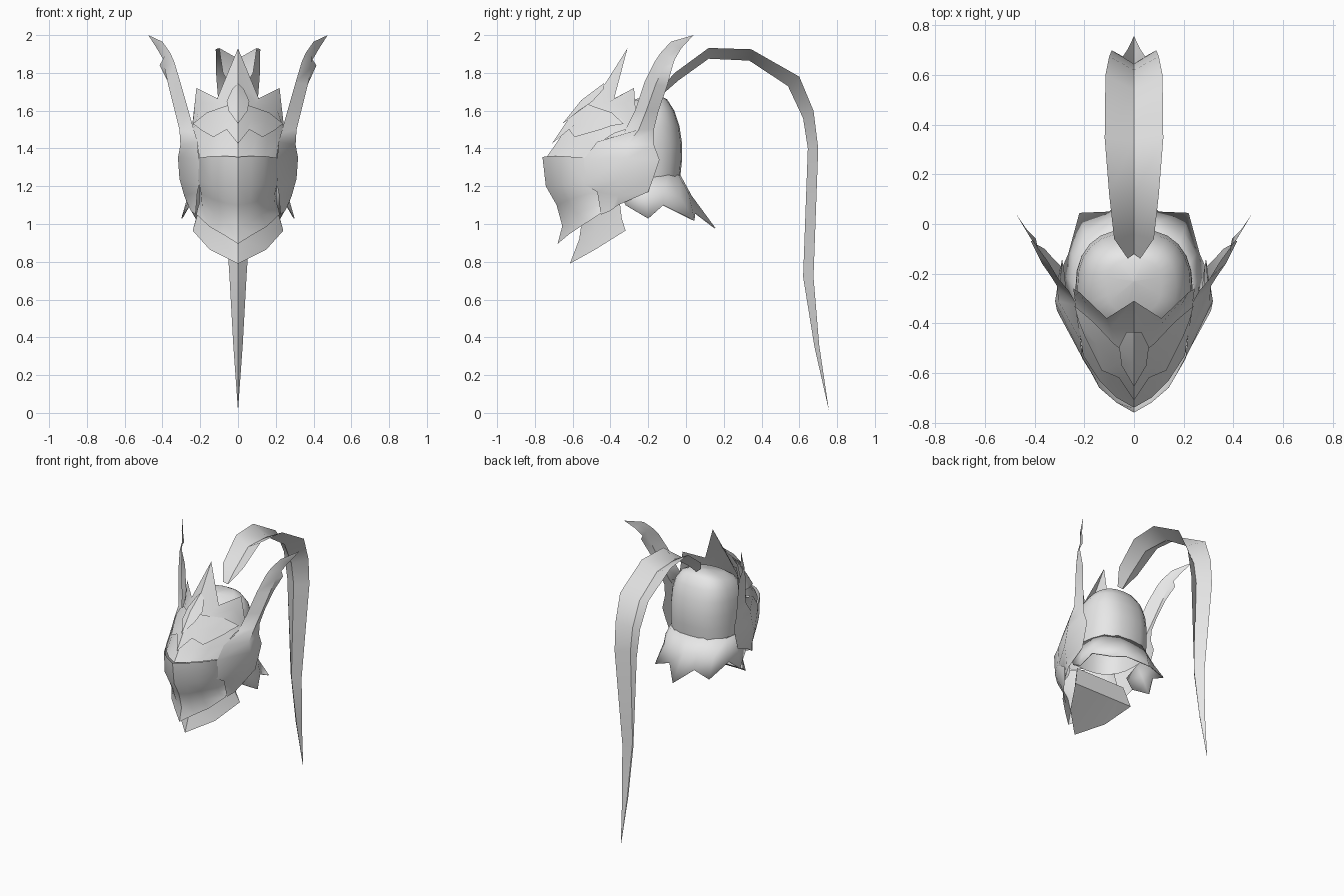
import bpy, bmesh, math
from mathutils import Vector

steel = bpy.data.materials.new("pale_steel")
steel.diffuse_color = (0.8, 0.8, 0.8, 1)


def finish(name, bm, centre, angle):
    """Weld, face outwards, smooth with sharp creases kept."""
    bmesh.ops.remove_doubles(bm, verts=bm.verts, dist=0.0005)
    bm.normal_update()
    c = Vector(centre)
    if sum(f.normal.dot(f.calc_center_median() - c) * f.calc_area() for f in bm.faces) < 0:
        bmesh.ops.reverse_faces(bm, faces=bm.faces)
    me = bpy.data.meshes.new(name)
    bm.to_mesh(me)
    bm.free()
    me.materials.append(steel)
    me.shade_smooth()
    me.set_sharp_from_angle(angle=math.radians(angle))
    ob = bpy.data.objects.new(name, me)
    bpy.context.collection.objects.link(ob)
    return ob


def sheet(name, rows, centre=(0, -0.3, 1.3), angle=40):
    """Loft a plate through rows of points and mirror it across x."""
    bm = bmesh.new()
    for s in (1, -1):
        grid = [[bm.verts.new((s * x, y, z)) for x, y, z in r] for r in rows]
        for a, b in zip(grid, grid[1:]):
            for i in range(len(a) - 1):
                q = [a[i], a[i + 1], b[i + 1], b[i]]
                bm.faces.new(q if s > 0 else q[::-1])
    return finish(name, bm, centre, angle)


# Skull dome: stacked rounded rings (z, half width, back y, front y), crown tilted forward
levels = [(1.25, .235, -.03, -.52), (1.33, .237, -.022, -.52), (1.42, .235, -.02, -.52),
          (1.52, .228, -.035, -.49), (1.60, .208, -.062, -.45), (1.66, .17, -.1, -.41),
          (1.69, .11, -.14, -.36), (1.70, .001, -.23, -.232)]
rings = []
for z, w, back, front in levels:
    ring = []
    for i in range(13):
        t = math.pi * i / 12
        sx, cy = math.sin(t), math.cos(t)
        x = w * max(sx, 0) ** 0.8 if 0 < i < 12 else 0
        y = (back + front) / 2 + (back - front) / 2 * math.copysign(abs(cy) ** 0.8, cy)
        ring.append((x, y, z + 0.22 * min(y + .1, 0) * (z - 1.25) / .45))
    rings.append(ring)
sheet("skull_dome", rings, angle=60)

# Flared neck guard with a spiked hem, given a thin inner face
guard = sheet("neck_guard", [
    [(0, -.03, 1.26), (.1, -.04, 1.26), (.18, -.09, 1.26), (.225, -.16, 1.25), (.24, -.25, 1.25), (.24, -.36, 1.2)],
    [(0, .03, 1.15), (.1, .015, 1.16), (.2, -.03, 1.14), (.25, -.12, 1.17), (.265, -.22, 1.15), (.255, -.34, 1.14)],
    [(0, .155, .98), (.1, .05, 1.06), (.22, .045, 1.02), (.265, -.12, 1.1), (.3, -.2, 1.03), (.26, -.32, 1.1)]])
solid = guard.modifiers.new("thickness", 'SOLIDIFY')
solid.thickness = 0.006

# Face visor, flaring at its pointed lower edge and tucked behind the cheeks
sheet("visor", [
    [(0, -.76, 1.355), (.07, -.72, 1.36), (.14, -.66, 1.36), (.21, -.53, 1.35), (.205, -.45, 1.35)],
    [(0, -.742, 1.2), (.07, -.71, 1.2), (.14, -.65, 1.21), (.21, -.54, 1.23), (.205, -.44, 1.23)],
    [(0, -.685, 1.1), (.065, -.66, 1.11), (.13, -.61, 1.13), (.195, -.52, 1.16), (.205, -.42, 1.17)],
    [(0, -.655, .99), (.06, -.63, 1.01), (.125, -.58, 1.05), (.19, -.49, 1.09), (.205, -.42, 1.11)],
    [(0, -.68, .895), (.08, -.62, .945), (.15, -.56, .985), (.22, -.46, 1.05), (.215, -.42, 1.08)]])

# Chin guard under the visor, closed below and behind
sheet("chin_guard", [
    [(0, -.55, 1.03), (.1, -.49, 1.06), (.2, -.35, 1.11)],
    [(0, -.565, .92), (.12, -.48, .965), (.22, -.34, 1.03)],
    [(0, -.615, .79), (.15, -.48, .865), (.24, -.32, .965)]])
sheet("chin_underside", [
    [(0, -.615, .79), (.15, -.48, .865), (.24, -.32, .965)],
    [(0, -.32, .965), (.12, -.32, .965), (.24, -.32, .965)]], centre=(0, -.4, 1.2))
sheet("chin_back", [
    [(0, -.32, .965), (.24, -.32, .965)],
    [(0, -.35, 1.11), (.2, -.35, 1.11)]], centre=(0, -.6, 1.0))

# Forehead rising into a crown with a tall centre spike and side spikes
sheet("crown", [
    [(0, -.74, 1.352), (.07, -.7, 1.355), (.14, -.63, 1.355), (.205, -.53, 1.35)],
    [(0, -.685, 1.43), (.09, -.62, 1.43), (.155, -.55, 1.43), (.215, -.46, 1.43)],
    [(0, -.615, 1.54), (.085, -.55, 1.53), (.155, -.47, 1.52), (.23, -.38, 1.48)],
    [(0, -.535, 1.64), (.08, -.475, 1.605), (.16, -.39, 1.575), (.237, -.32, 1.5)],
    [(0, -.43, 1.74), (.095, -.42, 1.64), (.195, -.32, 1.64), (.24, -.29, 1.51)],
    [(0, -.31, 1.93), (.11, -.38, 1.665), (.22, -.275, 1.72), (.245, -.26, 1.5)]], angle=30)

# Overlapping brow plates on the crown
sheet("brow_plate", [
    [(0, -.71, 1.425), (.06, -.62, 1.5), (.13, -.59, 1.46), (.2, -.45, 1.5)],
    [(0, -.62, 1.56), (.07, -.565, 1.55), (.15, -.485, 1.54), (.222, -.395, 1.52)],
    [(0, -.545, 1.645), (.08, -.483, 1.62), (.165, -.393, 1.59), (.24, -.33, 1.53)]])
sheet("brow_ridge", [
    [(0, -.655, 1.53), (.05, -.57, 1.6)],
    [(0, -.555, 1.655), (.06, -.495, 1.65)],
    [(0, -.435, 1.745), (.03, -.435, 1.715)]])

# Cheek plates that sweep up and back into barbed horns
sheet("cheek_horns", [
    [(.225, -.45, 1.05), (.25, -.4, 1.07), (.265, -.36, 1.1)],
    [(.215, -.47, 1.17), (.285, -.36, 1.15), (.28, -.2, 1.17)],
    [(.205, -.54, 1.21), (.31, -.35, 1.24), (.285, -.17, 1.25)],
    [(.208, -.54, 1.345), (.318, -.31, 1.35), (.29, -.14, 1.34)],
    [(.215, -.47, 1.435), (.305, -.31, 1.42), (.29, -.17, 1.42)],
    [(.228, -.33, 1.48), (.31, -.25, 1.5), (.295, -.17, 1.5)],
    [(.262, -.27, 1.6), (.335, -.21, 1.6), (.32, -.145, 1.6)],
    [(.305, -.22, 1.75), (.37, -.16, 1.74), (.36, -.1, 1.73)],
    [(.338, -.165, 1.86), (.39, -.12, 1.83), (.415, -.07, 1.84)],
    [(.358, -.135, 1.905), (.388, -.095, 1.89), (.395, -.06, 1.87)],
    [(.4, -.08, 1.965), (.415, -.06, 1.95), (.43, -.025, 1.93)],
    [(.475, .04, 2)] * 3])

# Long folded plume: (half width, edge y, edge z, fold y, fold z)
plume = [(.025, -.14, 1.71, -.12, 1.69), (.08, -.06, 1.80, -.04, 1.76),
         (.1, .12, 1.932, .12, 1.875), (.118, .345, 1.925, .335, 1.865),
         (.115, .6, 1.78, .54, 1.73), (.1, .675, 1.6, .62, 1.56),
         (.09, .7, 1.4, .645, 1.4), (.045, .675, .72, .62, .72),
         (.025, .705, .36, .68, .35), (0, .757, 0.01, .757, 0.01)]
sheet("plume", [[(0, cy, cz), (w, ey, ez)] for w, ey, ez, cy, cz in plume],
      centre=(0, 0.2, 1.0), angle=45)
